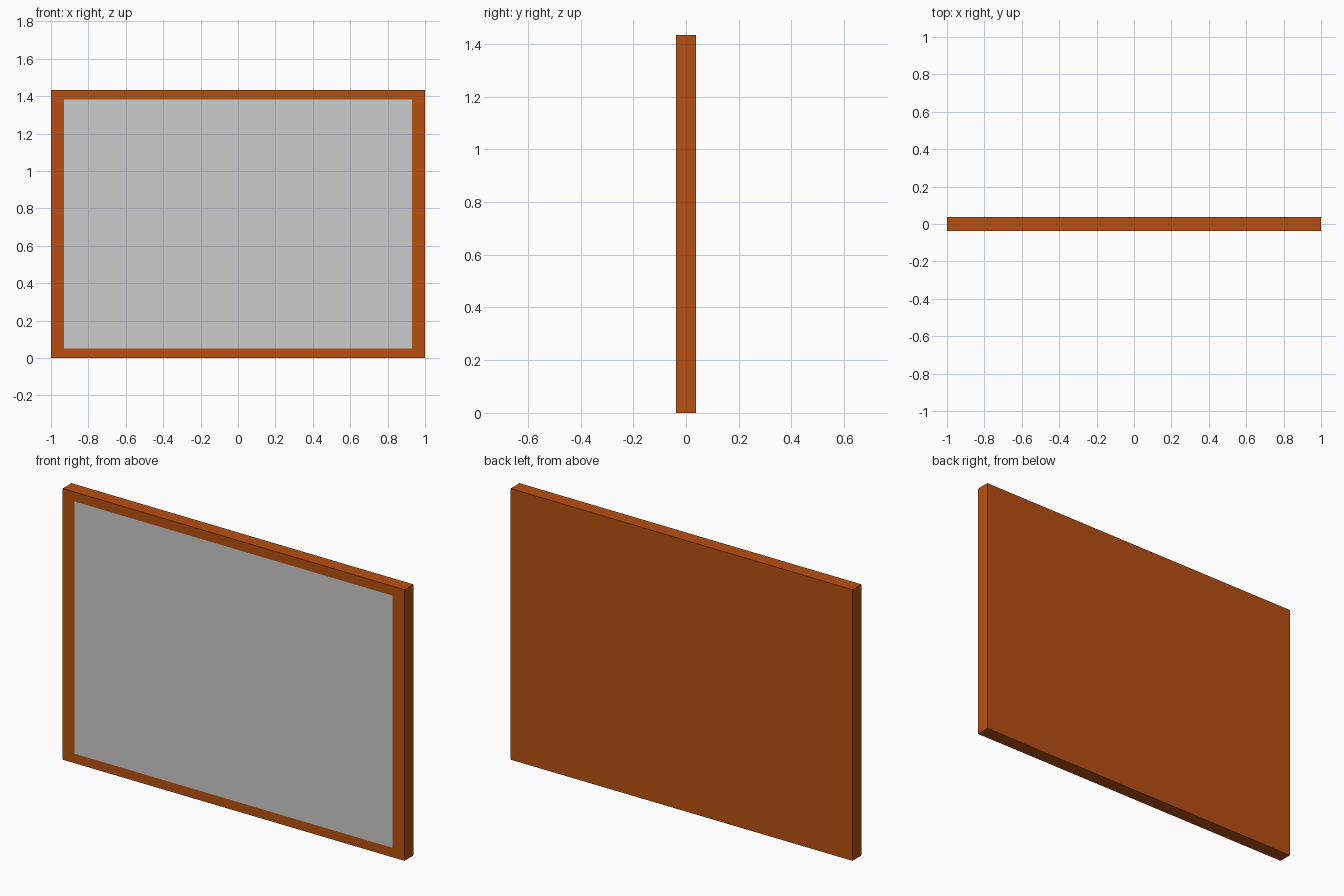
import bpy
import bmesh
from mathutils import Matrix, Vector

if "Cube" in bpy.data.objects:
    bpy.data.objects.remove(bpy.data.objects["Cube"])

WIDTH, DEPTH, HEIGHT = 2.0, 0.074, 1.433
SIDE_BORDER, END_BORDER = 0.07, 0.05

# Board body: one solid slab standing on the ground
bm = bmesh.new()
bmesh.ops.create_cube(
    bm, size=1.0,
    matrix=Matrix.Translation((0, 0, HEIGHT / 2)) @ Matrix.Diagonal((WIDTH, DEPTH, HEIGHT, 1)))

# Panel: flush inset in the front face, with wider borders at the sides
bm.normal_update()
panel = next(f for f in bm.faces if f.normal.y < -0.9)
bmesh.ops.inset_individual(bm, faces=[panel], thickness=END_BORDER)
for v in panel.verts:
    v.co = Vector((
        (WIDTH / 2 - SIDE_BORDER) * (1 if v.co.x > 0 else -1),
        -DEPTH / 2,
        HEIGHT - END_BORDER if v.co.z > HEIGHT / 2 else END_BORDER))
panel.material_index = 1

mesh = bpy.data.meshes.new("framed_board")
bm.to_mesh(mesh)
bm.free()

# Brown frame, plain grey panel (empty slot)
frame_mat = bpy.data.materials.new("frame_brown")
frame_mat.diffuse_color = (0.48, 0.08, 0.005, 1.0)
frame_mat.use_nodes = True
frame_mat.node_tree.nodes["Principled BSDF"].inputs["Base Color"].default_value = frame_mat.diffuse_color
mesh.materials.append(frame_mat)
mesh.materials.append(None)

board = bpy.data.objects.new("framed_board", mesh)
bpy.context.collection.objects.link(board)
